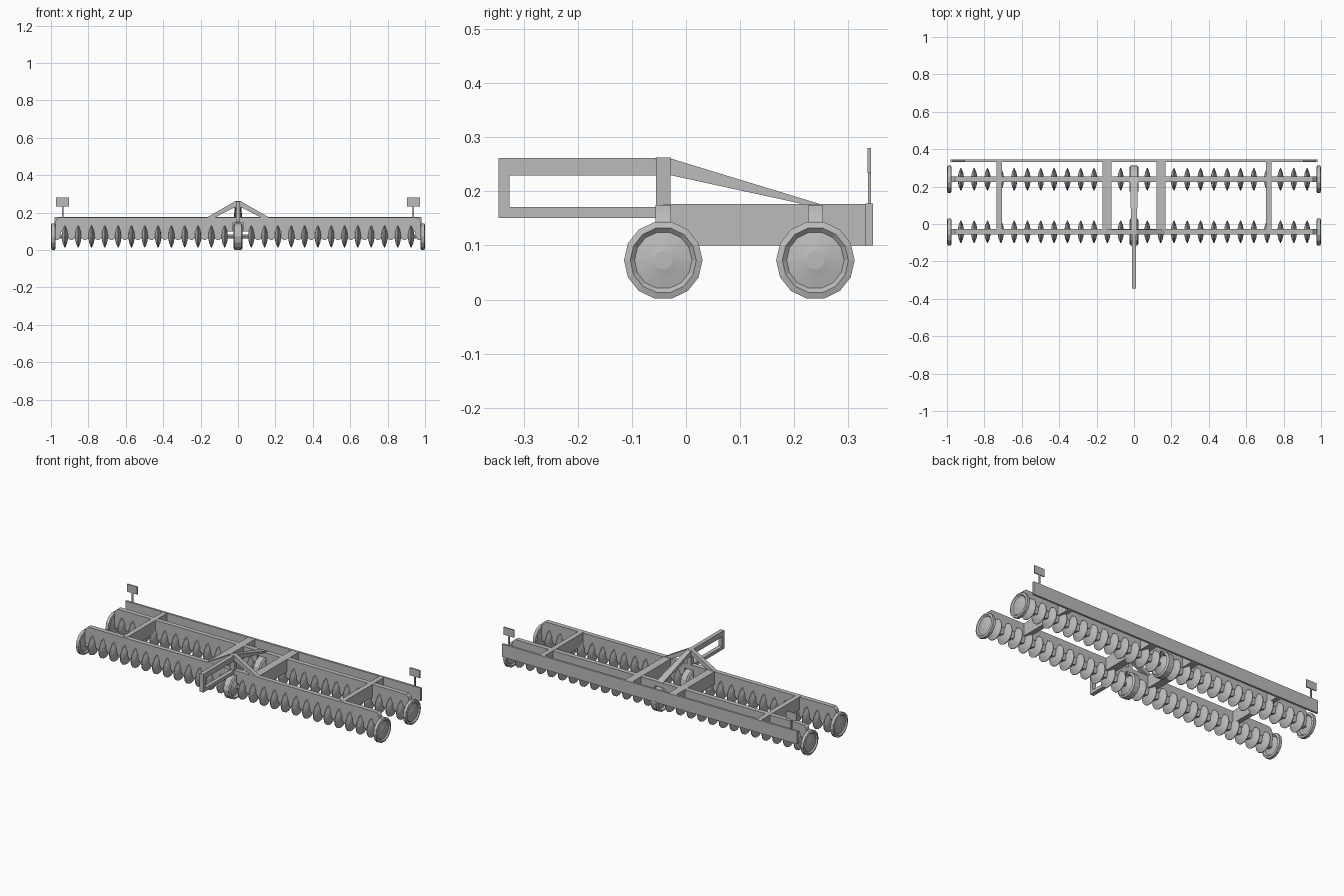
import bpy
import bmesh
from math import cos, sin, pi

if "Cube" in bpy.data.objects:
    bpy.data.objects.remove(bpy.data.objects["Cube"], do_unlink=True)

grey = bpy.data.materials.new("steel_grey")
grey.use_nodes = True
GREY = (0.5, 0.5, 0.5, 1)
grey.diffuse_color = GREY
grey.node_tree.nodes["Principled BSDF"].inputs["Base Color"].default_value = GREY

FRONT, REAR, AXLE_Z = -0.042, 0.239, 0.0725
PITCH, COUNT = 0.0712, 13
TOP, LOW = 0.177, 0.1


def place(name, mesh, location=(0, 0, 0)):
    ob = bpy.data.objects.new(name, mesh)
    ob.location = location
    bpy.context.collection.objects.link(ob)
    return ob


def finish(name, bm):
    bmesh.ops.recalc_face_normals(bm, faces=bm.faces)
    mesh = bpy.data.meshes.new(name)
    bm.to_mesh(mesh)
    bm.free()
    mesh.materials.append(grey)
    return mesh


def prism(name, outline, to_3d, a, b):
    """Extrude a flat outline from depth a to depth b."""
    bm = bmesh.new()
    near = [bm.verts.new(to_3d(u, v, a)) for u, v in outline]
    far = [bm.verts.new(to_3d(u, v, b)) for u, v in outline]
    bm.faces.new(near)
    bm.faces.new(far)
    n = len(outline)
    for i in range(n):
        j = (i + 1) % n
        bm.faces.new((near[i], near[j], far[j], far[i]))
    return finish(name, bm)


def box(name, x0, x1, y0, y1, z0, z1):
    outline = [(x0, z0), (x1, z0), (x1, z1), (x0, z1)]
    return place(name, prism(name, outline, lambda u, v, d: (u, d, v), y0, y1))


def lathe(name, profile, sides):
    """Spin (x, radius) points around the x axis, capping both ends."""
    bm = bmesh.new()
    rings = [[bm.verts.new((x, r * cos(2 * pi * i / sides), r * sin(2 * pi * i / sides)))
              for i in range(sides)] for x, r in profile]
    for r0, r1 in zip(rings, rings[1:]):
        for i in range(sides):
            j = (i + 1) % sides
            bm.faces.new((r0[i], r0[j], r1[j], r1[i]))
    bm.faces.new(rings[0])
    bm.faces.new(rings[-1])
    return finish(name, bm)


def wheel_mesh(name, half):
    side = [(half, 0.017), (half * 0.8, 0.028), (half * 0.4, 0.053),
            (half, 0.061), (half * 0.7, 0.0725)]
    return lathe(name, side + [(-x, r) for x, r in reversed(side)], 14)


# Shared meshes
end_wheel = wheel_mesh("end_wheel", 0.0125)
centre_wheel = wheel_mesh("centre_wheel", 0.025)
disc = lathe("disc", [(-0.016, 0.015), (-0.012, 0.036), (-0.002, 0.06),
                      (0.002, 0.06), (0.012, 0.036), (0.016, 0.015)], 14)
axle = lathe("axle", [(-0.98, 0.012), (0.98, 0.012)], 10)
tooth_outline = [(-0.022, 0.14), (-0.02, 0.08), (-0.013, 0.06), (-0.006, 0.054),
                 (0.006, 0.054), (0.013, 0.06), (0.02, 0.08), (0.022, 0.14)]
tooth = prism("scraper", tooth_outline, lambda u, v, d: (u, d, v), -0.012, 0.012)

# Toolbar outline with rounded ends, stepped up over the centre wheel
half_bar = [(0.03, 0.146), (0.03, LOW), (0.945, LOW), (0.96, 0.055), (0.978, 0.055),
            (0.978, 0.145), (0.972, 0.163), (0.958, TOP - 0.002)]
bar_outline = half_bar + [(-x, z) for x, z in reversed(half_bar)]
toolbar = prism("toolbar", bar_outline, lambda u, v, d: (u, d, v), -0.014, 0.014)

# Two gangs of discs, wheels and scrapers
for row, y in (("front", FRONT), ("rear", REAR)):
    place(row + "_toolbar", toolbar, (0, y, 0))
    place(row + "_axle", axle, (0, y, AXLE_Z))
    place(row + "_centre_wheel", centre_wheel, (0, y, AXLE_Z))
    for side, s in (("left", 1), ("right", -1)):
        place(f"{row}_{side}_end_wheel", end_wheel, (s * 0.9875, y, AXLE_Z))
        for k in range(1, COUNT + 1):
            place(f"{row}_{side}_disc", disc, (s * k * PITCH, y, AXLE_Z))
            if k < COUNT:
                place(f"{row}_{side}_scraper", tooth, (s * (k + 0.5) * PITCH, y, 0))

# Rear levelling board, frame rails and marker boards
box("rear_board", -0.98, 0.98, 0.332, 0.345, LOW, TOP)
for side, s in (("left", 1), ("right", -1)):
    for part, x, half in (("inner_rail", 0.145, 0.024), ("outer_rail", 0.72, 0.015)):
        box(f"{side}_{part}", s * x - half, s * x + half, FRONT, 0.335, LOW, TOP - 0.001)
    box(side + "_marker_post", s * 0.937 - 0.004, s * 0.937 + 0.004, 0.336, 0.342, TOP, 0.24)
    box(side + "_marker_board", s * 0.938 - 0.034, s * 0.938 + 0.034, 0.335, 0.342, 0.234, 0.28)
    # Sloping leg of the central headstock
    leg = [(0, 0.262), (s * 0.014, 0.262), (s * 0.165, TOP - 0.002),
           (s * 0.122, TOP - 0.002), (0, 0.238)]
    place(side + "_headstock_leg",
          prism("headstock_leg", leg, lambda u, v, d: (u, d, v), FRONT - 0.0135, FRONT + 0.0135))

# Drawbar loop
box("drawbar_top", -0.012, 0.012, -0.346, FRONT, 0.229, 0.261)
box("drawbar_bottom", -0.012, 0.012, -0.346, FRONT, 0.151, 0.171)
box("drawbar_nose", -0.012, 0.012, -0.346, -0.326, 0.151, 0.261)
box("headstock_post", -0.014, 0.014, FRONT - 0.013, FRONT + 0.013, 0.146, 0.26)

# Brace running back to the rear toolbar, widening toward the rear
brace = [(-0.03, 0.261), (-0.03, 0.23), (0.222, TOP - 0.002), (0.252, TOP - 0.002)]
place("rear_brace", prism("rear_brace", brace,
      lambda y, z, d: (d * (0.014 + 0.03 * (y + 0.03)), y, z), -1, 1))
